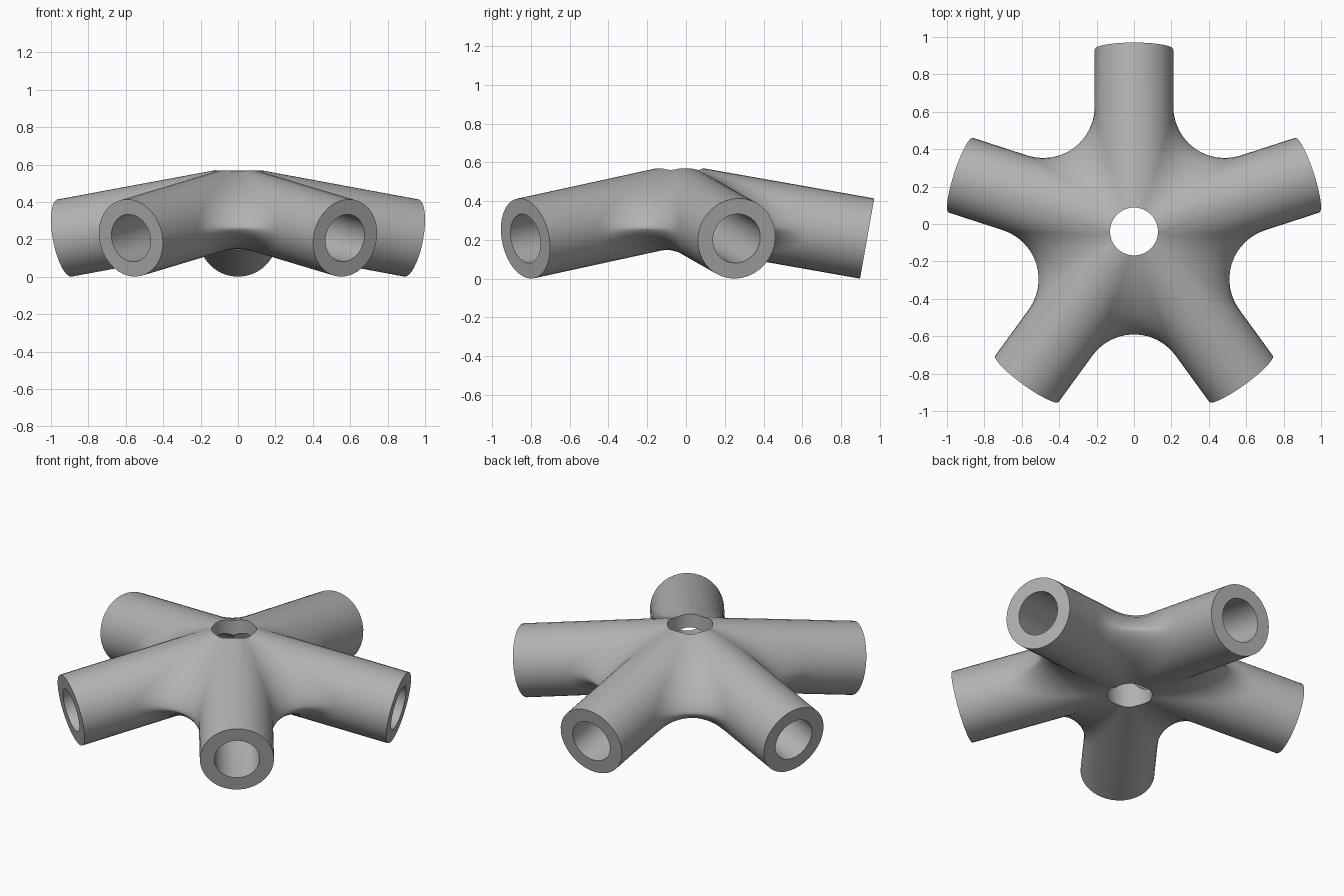
import bpy, bmesh
from math import radians, sin, cos, tan, pi
from mathutils import Vector, Matrix

if "Cube" in bpy.data.objects:
    bpy.data.objects.remove(bpy.data.objects["Cube"], do_unlink=True)

ARMS = 5
R_TUBE, R_BORE, R_FILLET = 0.21, 0.128, 0.275
TILT, HALF = radians(10), pi / ARMS
LENGTH = 0.974 / cos(TILT)
HUB = Vector((0, -0.04, 0.379))
ARC_STEPS = 6

# Directions of one arm lying along +x and sloping downwards
axis = Vector((cos(TILT), 0, -sin(TILT)))
up = Vector((sin(TILT), 0, cos(TILT)))
side = Vector((0, 1, 0))
bisector = Vector((cos(HALF), sin(HALF), 0))
bisector_normal = Vector((-sin(HALF), cos(HALF), 0))

grey = bpy.data.materials.new("grey")
grey.use_nodes = True
colour = (0.45, 0.45, 0.45, 1)
grey.diffuse_color = colour
grey.node_tree.nodes["Principled BSDF"].inputs["Base Color"].default_value = colour


def column(angle):
    """Points from the arm's end, along the tube, round the fillet to the next arm."""
    n = side * cos(angle) + up * sin(angle)
    end = axis * LENGTH + n * R_TUBE
    if angle > radians(85):  # ridge of the arm runs to the peak of the hub
        return [end] + [Vector((0, 0, R_TUBE / cos(TILT)))] * (ARC_STEPS + 1)
    reach = R_TUBE + R_FILLET
    t = (reach * cos(angle) / tan(HALF) - reach * sin(angle) * sin(TILT)) / cos(TILT)
    centre = axis * t + n * reach
    start = -n
    stop = (start - bisector_normal * start.dot(bisector_normal)).normalized()
    arc = []
    for i in range(ARC_STEPS + 1):
        f = i / ARC_STEPS
        arc.append(centre + (start * (1 - f) + stop * f).normalized() * R_FILLET)
    return [end] + arc


# Hub body: half an arm, mirrored and turned round the hub
columns = [column(radians(a)) for a in range(90, -91, -10)]
bm = bmesh.new()
for k in range(ARMS):
    turn = Matrix.Rotation(pi / 2 + 2 * pi * k / ARMS, 4, "Z")
    for sign in (1, -1):
        place = Matrix.Translation(HUB) @ turn @ Matrix.Scale(sign, 4, side)
        grid = [[bm.verts.new(place @ p) for p in col] for col in columns]
        for a, b in zip(grid, grid[1:]):
            for i in range(len(a) - 1):
                bm.faces.new((a[i], a[i + 1], b[i + 1], b[i]))
bmesh.ops.remove_doubles(bm, verts=bm.verts, dist=0.0005)
bmesh.ops.holes_fill(bm, edges=[e for e in bm.edges if e.is_boundary], sides=0)
bmesh.ops.recalc_face_normals(bm, faces=bm.faces)
mesh = bpy.data.meshes.new("pipe_connector")
bm.to_mesh(mesh)
bm.free()
mesh.materials.append(grey)
body = bpy.data.objects.new("pipe_connector", mesh)
bpy.context.collection.objects.link(body)


def drill(start, direction, length):
    """Cut a round bore from a point along a direction."""
    bpy.ops.mesh.primitive_cylinder_add(
        vertices=48, radius=R_BORE, depth=length,
        location=start + direction * length / 2,
        rotation=direction.to_track_quat("Z", "Y").to_euler())
    cutter = bpy.context.object
    cutter.name = "bore_cutter"
    cutter.hide_render = True
    cutter.data.materials.append(grey)
    mod = body.modifiers.new("bore", "BOOLEAN")
    mod.operation, mod.solver, mod.object = "DIFFERENCE", "EXACT", cutter
    bpy.ops.object.select_all(action="DESELECT")
    body.select_set(True)
    bpy.context.view_layer.objects.active = body
    bpy.ops.object.modifier_apply(modifier=mod.name)
    bpy.data.objects.remove(cutter, do_unlink=True)


# Vertical hole through the hub, then one bore along each arm
drill(HUB - Vector((0, 0, 0.5)), Vector((0, 0, 1)), 1)
for k in range(ARMS):
    turn = Matrix.Rotation(pi / 2 + 2 * pi * k / ARMS, 3, "Z")
    drill(HUB, turn @ axis, LENGTH + 0.1)

bpy.ops.object.shade_smooth_by_angle(angle=radians(30))
